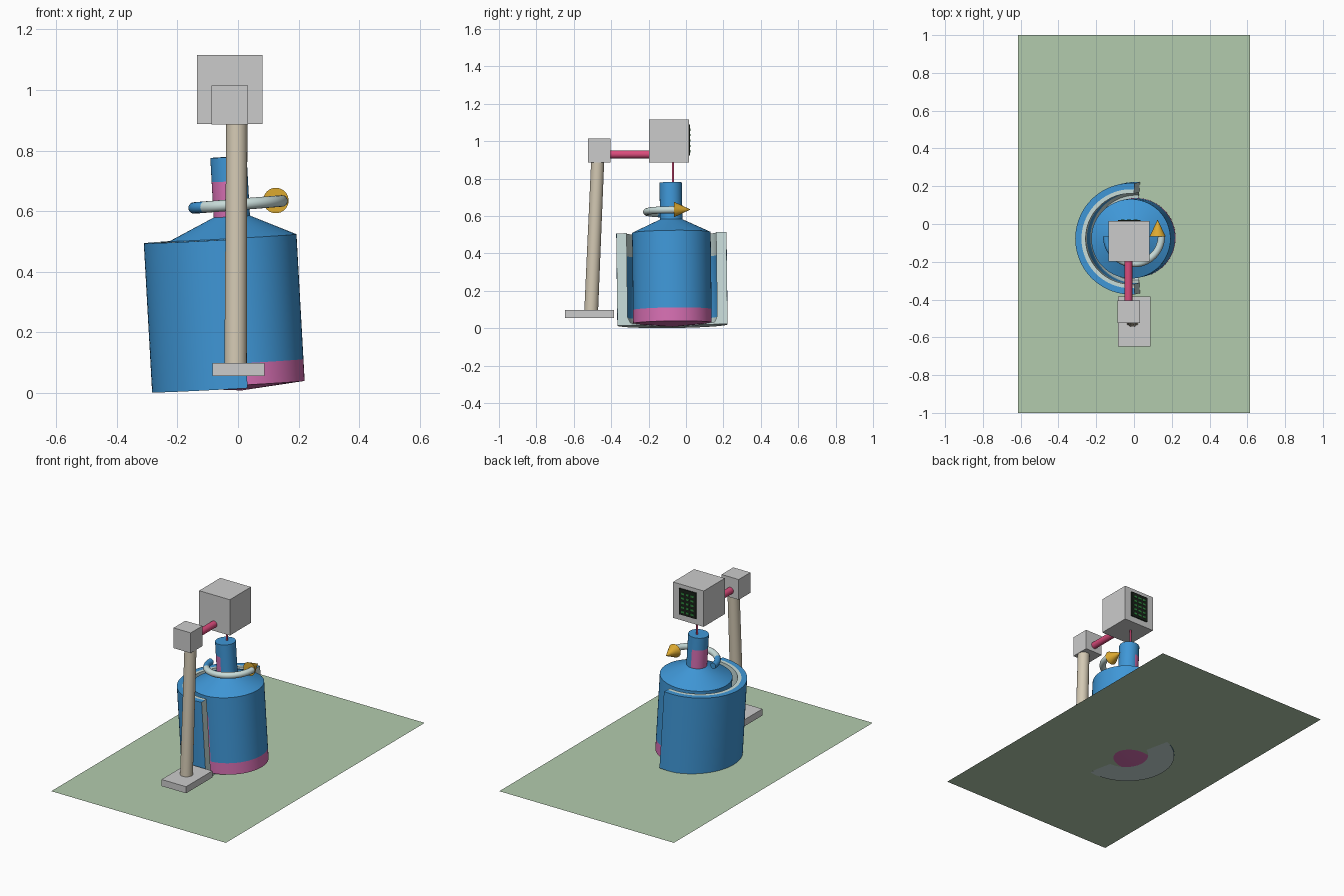
import bpy, bmesh
from math import sin, cos, pi, radians
from mathutils import Vector, Euler

if "Cube" in bpy.data.objects:
    bpy.data.objects.remove(bpy.data.objects["Cube"])


def mat(name, *rgb):
    m = bpy.data.materials.new(name)
    m.diffuse_color = (*rgb, 1)
    m.use_nodes = True
    m.node_tree.nodes["Principled BSDF"].inputs["Base Color"].default_value = m.diffuse_color
    return m


BLUE = mat("blue", .05, .31, .68)
PINK = mat("pink", .68, .16, .45)
PALE = mat("pale", .58, .72, .70)
GOLD = mat("gold", .72, .40, .03)
RED = mat("red", .70, .07, .20)
CREAM = mat("cream", .65, .58, .45)
GREEN = mat("green", .45, .60, .42)
BLACK = mat("black", .01, .015, .01)
LIT = mat("display_green", .03, .25, .05)


def finish(name, bm, mats=(), smooth=True):
    bmesh.ops.recalc_face_normals(bm, faces=bm.faces)
    me = bpy.data.meshes.new(name)
    bm.to_mesh(me)
    bm.free()
    ob = bpy.data.objects.new(name, me)
    bpy.context.collection.objects.link(ob)
    for m in mats:
        me.materials.append(m)
    if smooth:
        bpy.ops.object.select_all(action='DESELECT')
        ob.select_set(True)
        bpy.context.view_layer.objects.active = ob
        bpy.ops.object.shade_smooth_by_angle(angle=radians(30))
    return ob


def box(name, lo, hi, m=None):
    bm = bmesh.new()
    bmesh.ops.create_cube(bm, size=1)
    lo, hi = Vector(lo), Vector(hi)
    for v in bm.verts:
        v.co = (lo + hi) / 2 + v.co * (hi - lo)
    return finish(name, bm, [m] if m else [], False)


def rod(name, a, b, r1, r2, m, n=32):
    bm = bmesh.new()
    a, b = Vector(a), Vector(b)
    bmesh.ops.create_cone(bm, cap_ends=True, segments=n, radius1=r1, radius2=r2, depth=(b - a).length)
    q = (b - a).to_track_quat('Z', 'Y')
    for v in bm.verts:
        v.co = q @ v.co + (a + b) / 2
    return finish(name, bm, [m])


def lathe(profile, a0, a1, n, closed_profile):
    """Revolve (r, z) points; a partial turn of a closed profile gets end caps."""
    bm = bmesh.new()
    full = abs(a1 - a0 - 360) < 1e-6
    rings = []
    for i in range(n if full else n + 1):
        a = radians(a0 + (a1 - a0) * i / n)
        rings.append([bm.verts.new((r * cos(a), r * sin(a), z)) for r, z in profile])
    k = len(profile)
    for i in range(n):
        p, q = rings[i], rings[(i + 1) % len(rings)]
        for j in range(k if closed_profile else k - 1):
            l = (j + 1) % k
            bm.faces.new((p[j], q[j], q[l], p[l]))
    caps = [] if full else [bm.faces.new(rings[0]), bm.faces.new(rings[-1])]
    bmesh.ops.remove_doubles(bm, verts=bm.verts, dist=1e-5)
    return bm, caps


def tilt(ob):
    ob.location = (.012, -.072, 0)
    ob.rotation_euler = Euler((radians(.7), radians(-3.2), 0))


# Ground sheet
bm = bmesh.new()
bmesh.ops.create_grid(bm, x_segments=1, y_segments=1, size=1)
for v in bm.verts:
    v.co = (v.co.x * .615, v.co.y, .016)
finish("ground_sheet", bm, [GREEN], False)

# Spindle with conical foot, shoulder and neck
prof = [(0, .008), (.21, .028), (.21, .10), (.21, .39), (.21, .513),
        (.06, .583), (.06, .70), (.06, .78), (0, .78)]
bm, _ = lathe(prof, 0, 360, 64, False)
for f in bm.faces:
    c = f.calc_center_median()
    left = c.x < 0 and (c.z < .39 or .60 < c.z < .70)
    f.material_index = 1 if c.z < .10 or left else 0
tilt(finish("spindle", bm, [BLUE, PINK]))

# Half cup cut open around the spindle
prof = [(.295, .018), (.295, .511), (.262, .511), (.24, .511), (.24, .39),
        (.24, .06), (.225, .03), (.14, .018)]
bm, caps = lathe(prof, 86, 274, 48, True)
for f in bm.faces:
    c = f.calc_center_median()
    r = c.xy.length
    pale = f in caps or (r < .255 and c.z > .39) or c.z < .05
    f.material_index = 1 if pale else 0
tilt(finish("half_cup", bm, [BLUE, PALE]))

# Rotation arrow: curved shaft and pointed head
bm = bmesh.new()
rings = []
N, S, R, T = 40, 16, .145, .019
for i in range(N + 1):
    a = pi + pi * i / N
    rings.append([bm.verts.new(((R + T * cos(b)) * cos(a), -.065 + (R + T * cos(b)) * sin(a),
                                .622 + .08 * R * cos(a) + T * sin(b)))
                  for b in (2 * pi * j / S for j in range(S))])
for i in range(N):
    for j in range(S):
        k = (j + 1) % S
        f = bm.faces.new((rings[i][j], rings[i + 1][j], rings[i + 1][k], rings[i][k]))
        f.material_index = 1 if i > 8 else 0
bm.faces.new(rings[0])
bm.faces.new(rings[-1]).material_index = 1
finish("rotation_arrow_shaft", bm, [BLUE, PALE])
rod("rotation_arrow_head", (.125, -.065, .635), (.125, .022, .635), .042, .001, GOLD)

# Drive rod, measuring head and display
rod("drive_rod", (-.03, -.07, .77), (-.03, -.07, .90), .006, .006, RED, 16)
box("measuring_head", (-.135, -.198, .887), (.081, .015, 1.115))
box("display_panel", (-.085, .012, .925), (.035, .022, 1.09), BLACK)
for i in range(3):
    for j in range(5):
        x, z = -.07 + i * .034, .94 + j * .029
        box("display_mark", (x, .02, z), (x + .02, .025, z + .012), LIT)

# Stand: base, pole, clamp and arm
box("stand_base", (-.085, -.648, .056), (.088, -.384, .098))
rod("stand_pole", (-.008, -.507, .09), (-.004, -.472, .90), .037, .035, CREAM)
box("stand_clamp", (-.088, -.523, .886), (.033, -.405, 1.015))
rod("stand_arm", (-.03, -.41, .93), (-.03, -.19, .93), .021, .021, RED)
